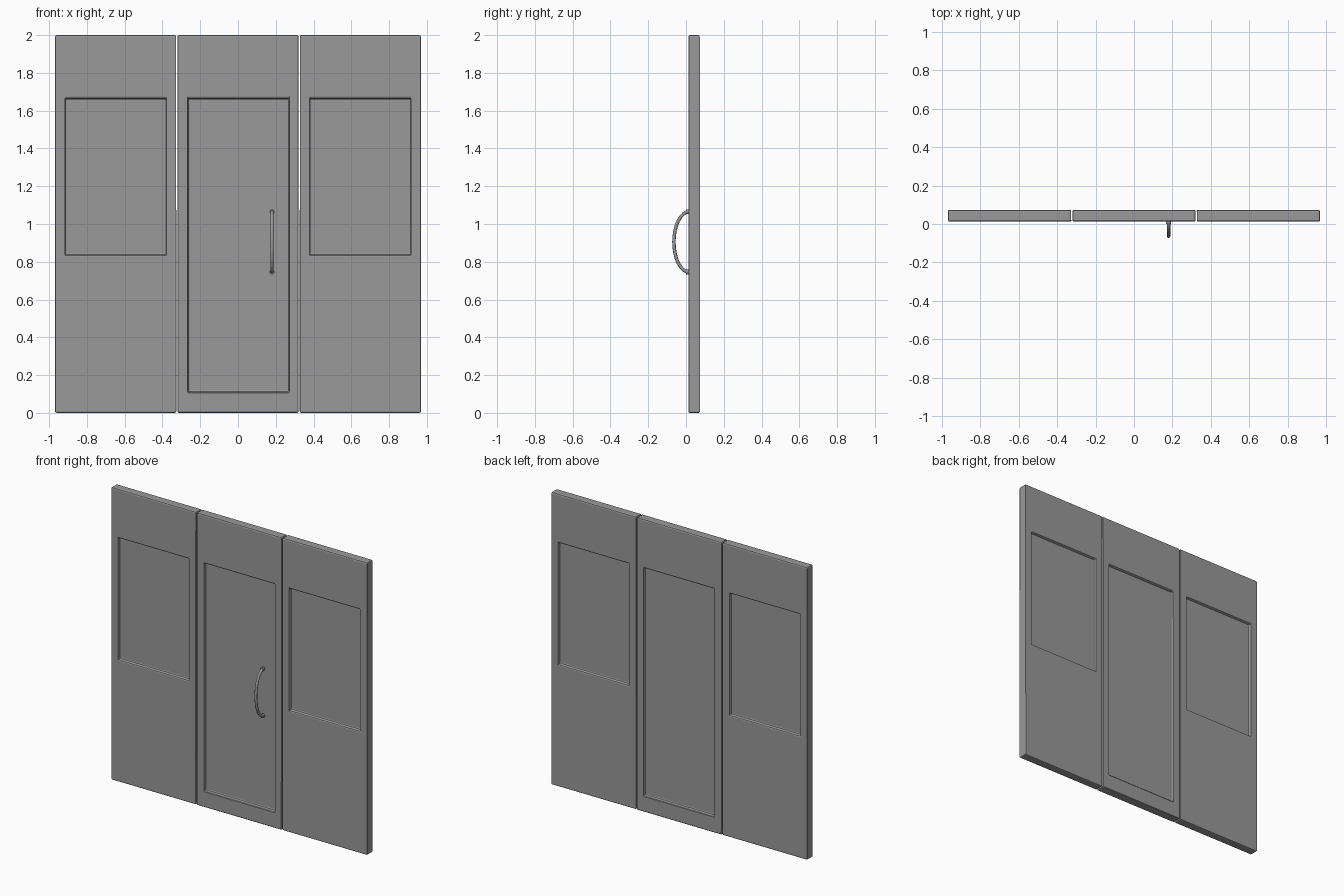
import bpy, bmesh, math
from mathutils import Vector

old = bpy.data.objects.get("Cube")
if old:
    bpy.data.objects.remove(old, do_unlink=True)

grey = bpy.data.materials.new("plain grey")
grey.use_nodes = True
colour = (0.32, 0.32, 0.32, 1)
grey.diffuse_color = colour
grey.node_tree.nodes["Principled BSDF"].inputs["Base Color"].default_value = colour

FRONT, BACK, DEPTH = 0.013, 0.073, 0.02


def panel(name, x0, x1, window):
    """Slab with a recessed pane on both broad faces."""
    wx0, wx1, wz0, wz1 = window
    bm = bmesh.new()
    bmesh.ops.create_cube(bm, size=1)
    for v in bm.verts:
        v.co = Vector((x1 if v.co.x > 0 else x0,
                       BACK if v.co.y > 0 else FRONT,
                       2 if v.co.z > 0 else 0))
    bm.normal_update()
    mx, mz = (x0 + x1) / 2, 1
    for face in [f for f in bm.faces if abs(f.normal.y) > 0.9]:
        inward = -face.normal.y * DEPTH
        # Outline of the opening
        bmesh.ops.inset_individual(bm, faces=[face], thickness=0.05)
        for v in face.verts:
            v.co.x = wx1 if v.co.x > mx else wx0
            v.co.z = wz1 if v.co.z > mz else wz0
        # Sunken pane
        pane = bmesh.ops.extrude_discrete_faces(bm, faces=[face])["faces"][0]
        for v in pane.verts:
            v.co.y += inward
    mesh = bpy.data.meshes.new(name)
    bm.to_mesh(mesh)
    bm.free()
    obj = bpy.data.objects.new(name, mesh)
    bpy.context.collection.objects.link(obj)
    mesh.materials.append(grey)
    bevel = obj.modifiers.new("soft edges", "BEVEL")
    bevel.width = 0.008
    bevel.segments = 2
    bevel.limit_method = "ANGLE"


panel("right_panel", -0.968, -0.327, (-0.915, -0.38, 0.835, 1.665))
panel("door", -0.32, 0.32, (-0.265, 0.27, 0.11, 1.665))
panel("left_panel", 0.327, 0.968, (0.38, 0.915, 0.835, 1.665))

# Bowed pull handle
curve = bpy.data.curves.new("door_handle", "CURVE")
curve.dimensions = "3D"
curve.bevel_depth = 0.009
curve.bevel_resolution = 2
steps = 16
spline = curve.splines.new("POLY")
spline.points.add(steps)
for i, p in enumerate(spline.points):
    a = math.pi * i / steps
    p.co = (0.18, FRONT + 0.004 - 0.081 * math.sin(a), 0.905 + 0.16 * math.cos(a), 1)
handle = bpy.data.objects.new("door_handle", curve)
bpy.context.collection.objects.link(handle)
curve.materials.append(grey)

# Collars where the handle meets the door
for label, z in (("upper", 1.065), ("lower", 0.745)):
    bpy.ops.mesh.primitive_cylinder_add(vertices=16, radius=0.013, depth=0.016,
                                        location=(0.18, FRONT - 0.004, z),
                                        rotation=(math.pi / 2, 0, 0))
    collar = bpy.context.object
    collar.name = label + "_handle_collar"
    collar.data.materials.append(grey)
    bpy.ops.object.shade_smooth_by_angle()
